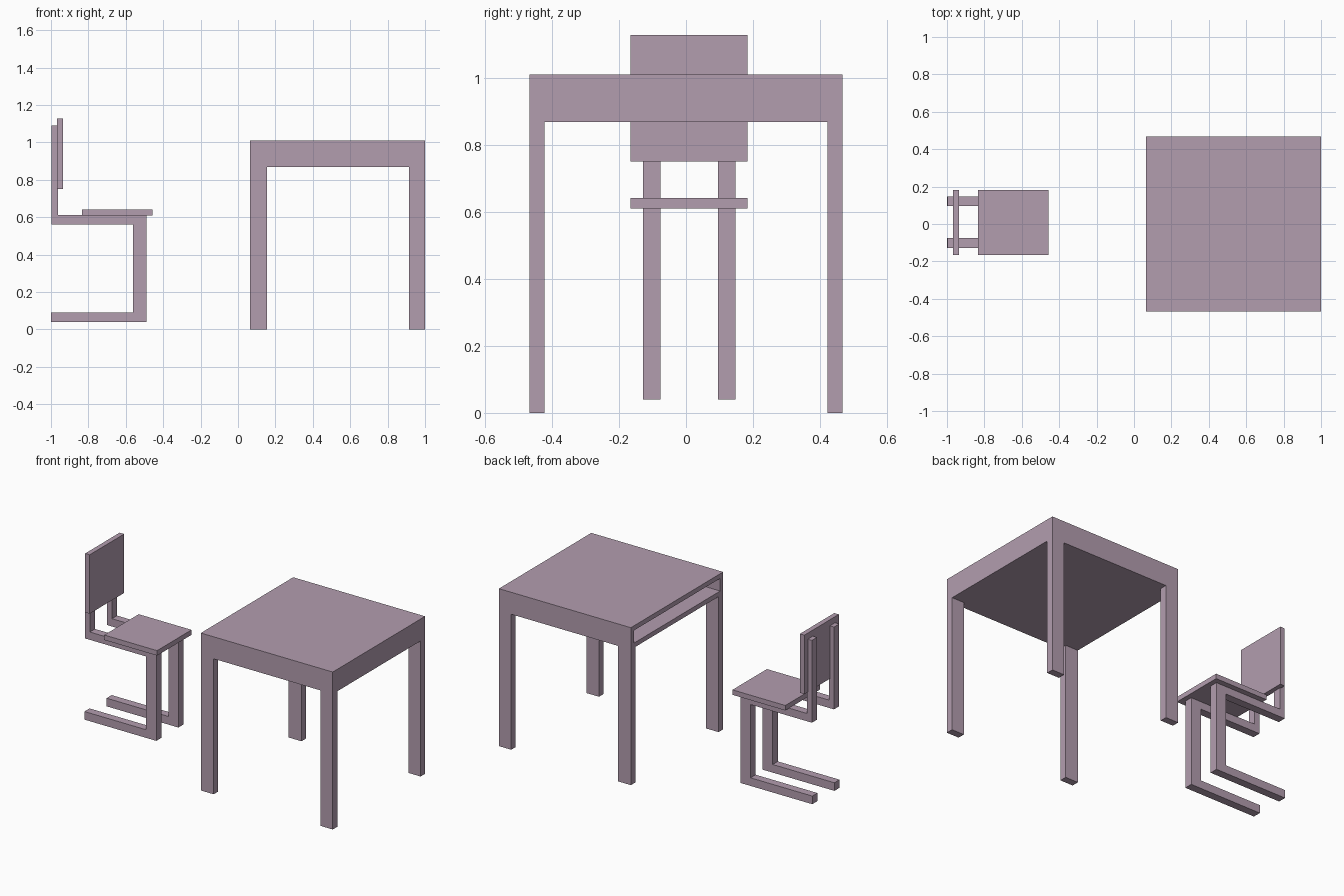
import bpy, bmesh
from mathutils import Vector

if "Cube" in bpy.data.objects:
    bpy.data.objects.remove(bpy.data.objects["Cube"])

mauve = bpy.data.materials.new("mauve_paint")
mauve.diffuse_color = (0.45, 0.34, 0.43, 1)
mauve.use_nodes = True
mauve.node_tree.nodes["Principled BSDF"].inputs["Base Color"].default_value = mauve.diffuse_color


def finish(name, bm):
    bmesh.ops.recalc_face_normals(bm, faces=bm.faces)
    mesh = bpy.data.meshes.new(name)
    bm.to_mesh(mesh)
    bm.free()
    mesh.materials.append(mauve)
    obj = bpy.data.objects.new(name, mesh)
    bpy.context.collection.objects.link(obj)
    return obj


def box_mesh(x, y, z):
    bm = bmesh.new()
    bmesh.ops.create_cube(bm, size=1)
    for v in bm.verts:
        v.co = Vector([a + (b - a) * (c + 0.5) for (a, b), c in zip((x, y, z), v.co)])
    return bm


def box(name, x, y, z):
    return finish(name, box_mesh(x, y, z))


def extruded_profile(name, points, y0, y1):
    # side outline in x-z, given thickness along y
    bm = bmesh.new()
    face = bm.faces.new([bm.verts.new((x, y0, z)) for x, z in points])
    new = bmesh.ops.extrude_face_region(bm, geom=[face], use_keep_orig=True)["geom"]
    bmesh.ops.translate(bm, vec=(0, y1 - y0, 0),
                        verts=[g for g in new if isinstance(g, bmesh.types.BMVert)])
    return finish(name, bm)


# Table body: box with a storage slot pushed in from the chair side
X0, X1, HALF, UNDER, TOP = 0.064, 1.0, 0.468, 0.869, 1.01
WALL = 0.03
bm = box_mesh((X0, X1), (-HALF, HALF), (UNDER, TOP))
bm.normal_update()
front = min(bm.faces, key=lambda f: f.calc_center_median().x)
bmesh.ops.inset_region(bm, faces=[front], thickness=WALL, use_even_offset=True)
new = bmesh.ops.extrude_face_region(bm, geom=[front])["geom"]
bmesh.ops.translate(bm, vec=(X1 - X0 - WALL, 0, 0),
                    verts=[g for g in new if isinstance(g, bmesh.types.BMVert)])
if front.is_valid:
    bmesh.ops.delete(bm, geom=[front], context='FACES_ONLY')
finish("table_top_with_storage_slot", bm)

# Table legs
for end, xs in (("inner", (X0, 0.155)), ("outer", (0.913, X1))):
    for side, ys in (("front", (-HALF, -0.422)), ("back", (0.422, HALF))):
        box(f"table_leg_{end}_{side}", xs, ys, (0, UNDER))

# Chair frame: two bent cantilever rails
rail = [(-1.0, 0.04), (-0.49, 0.04), (-0.49, 0.612), (-0.962, 0.612),
        (-0.962, 1.09), (-0.997, 1.09), (-0.997, 0.562), (-0.562, 0.562),
        (-0.562, 0.092), (-1.0, 0.092)]
extruded_profile("chair_frame_front", rail, -0.128, -0.076)
extruded_profile("chair_frame_back", rail, 0.096, 0.148)

# Chair seat and backrest
box("seat", (-0.833, -0.458), (-0.166, 0.183), (0.61, 0.642))
box("backrest", (-0.968, -0.936), (-0.166, 0.183), (0.751, 1.129))
